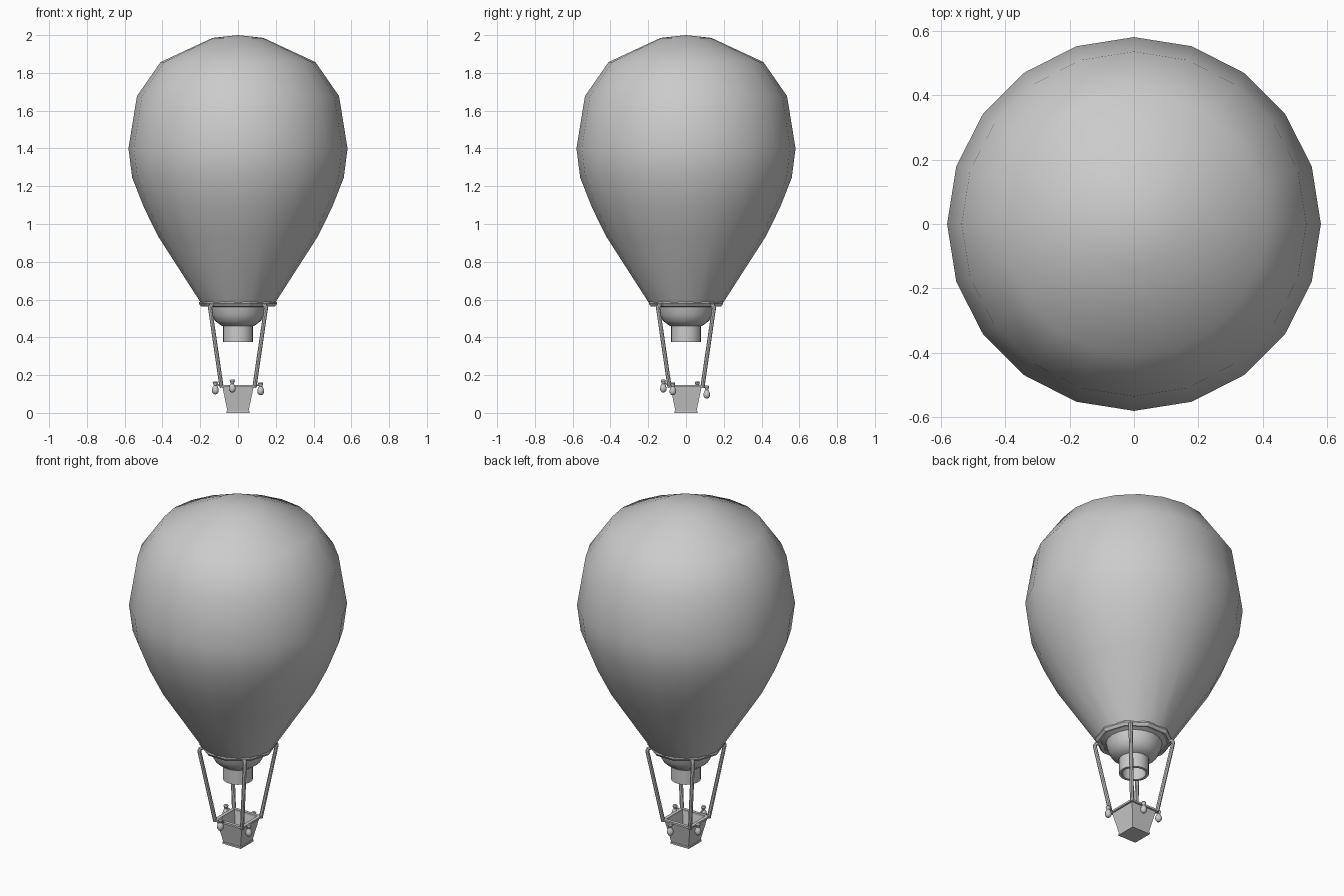
import bpy, bmesh, math

if "Cube" in bpy.data.objects:
    bpy.data.objects.remove(bpy.data.objects["Cube"])

grey = bpy.data.materials.new("plain grey")
grey.diffuse_color = (0.6, 0.6, 0.6, 1)
grey.use_nodes = True
grey.node_tree.nodes["Principled BSDF"].inputs["Base Color"].default_value = grey.diffuse_color


def finish(ob, angle):
    """Set material and shading; angle 0 keeps faces flat."""
    ob.data.materials.clear()
    ob.data.materials.append(grey)
    bpy.ops.object.select_all(action='DESELECT')
    ob.select_set(True)
    bpy.context.view_layer.objects.active = ob
    if angle:
        bpy.ops.object.shade_smooth_by_angle(angle=math.radians(angle))
    return ob


def lathe(name, profile, sides, angle=0, turn=0.0, loop=False, loc=(0, 0, 0)):
    """Spin (radius, z) points about z; loop joins last point to first."""
    bm = bmesh.new()
    rings = []
    for r, z in profile:
        n = 1 if r == 0 else sides
        rings.append([bm.verts.new((r * math.cos(turn + 2 * math.pi * i / sides),
                                    r * math.sin(turn + 2 * math.pi * i / sides), z))
                      for i in range(n)])
    pairs = list(zip(rings, rings[1:])) + ([(rings[-1], rings[0])] if loop else [])
    for a, b in pairs:
        for i in range(sides):
            j = (i + 1) % sides
            quad = [a[i % len(a)], a[j % len(a)], b[j % len(b)], b[i % len(b)]]
            bm.faces.new(list(dict.fromkeys(quad)))
    bmesh.ops.recalc_face_normals(bm, faces=bm.faces)
    me = bpy.data.meshes.new(name)
    bm.to_mesh(me)
    bm.free()
    ob = bpy.data.objects.new(name, me)
    ob.location = loc
    bpy.context.collection.objects.link(ob)
    return finish(ob, angle)


def tube(name, points, radius):
    cu = bpy.data.curves.new(name, 'CURVE')
    cu.dimensions = '3D'
    cu.bevel_depth = radius
    cu.bevel_resolution = 2
    cu.use_fill_caps = True
    sp = cu.splines.new('POLY')
    sp.points.add(len(points) - 1)
    for p, co in zip(sp.points, points):
        p.co = (*co, 1)
    ob = bpy.data.objects.new(name, cu)
    bpy.context.collection.objects.link(ob)
    bpy.ops.object.select_all(action='DESELECT')
    ob.select_set(True)
    bpy.context.view_layer.objects.active = ob
    bpy.ops.object.convert(target='MESH')
    finish(bpy.context.object, 40)


# Envelope
lathe("envelope", [(0, 2.0), (0.135, 1.985), (0.41, 1.857), (0.535, 1.677), (0.58, 1.40),
                   (0.56, 1.245), (0.497, 1.085), (0.42, 0.93), (0.195, 0.58)], 20, 60)

# Mouth ring, skirt and burner tube
lathe("mouth_ring", [(0.205, 0.587), (0.207, 0.578), (0.195, 0.563), (0.178, 0.566),
                     (0.18, 0.587)], 10, 0, loop=True)
lathe("skirt", [(0.195, 0.58), (0.15, 0.56), (0.14, 0.52), (0.122, 0.487),
                (0.085, 0.46), (0, 0.46)], 20, 50)
lathe("burner_tube", [(0.08, 0.465), (0.08, 0.375), (0.064, 0.375), (0.064, 0.458)],
      20, 40, loop=True)

# Basket: square lathes turned to face the axes
R2, Q = math.sqrt(2), math.pi / 4


def square(name, prof, loop=False):
    lathe(name, [(r * R2, z) for r, z in prof], 4, 0, Q, loop)


square("basket", [(0, 0.004), (0.055, 0.004), (0.06, 0.03), (0.083, 0.14),
                  (0.075, 0.14), (0.052, 0.03), (0, 0.03)])
square("basket_base", [(0, 0), (0.06, 0), (0.06, 0.01), (0.053, 0.012), (0, 0.012)])
square("basket_rim", [(0.093, 0.136), (0.093, 0.147), (0.074, 0.147), (0.074, 0.136)], True)

# Four support ropes hooked onto the mouth ring
for sx in (-1, 1):
    for sy in (-1, 1):
        tube("support_rope", [(sx * a, sy * a, z) for a, z in
                              ((0.087, 0.135), (0.148, 0.555), (0.144, 0.567), (0.132, 0.573))],
             0.011)

# Sandbags hanging round the basket
bag = [(0, 0), (0.010, 0.002), (0.017, 0.012), (0.018, 0.024), (0.014, 0.038),
       (0.008, 0.046), (0.014, 0.062), (0.010, 0.068), (0, 0.068)]
for x, y, z in ((-0.03, -0.12, 0.108), (0.12, -0.07, 0.094),
                (0.025, 0.11, 0.076), (-0.12, 0.06, 0.098)):
    lathe("sandbag", bag, 10, 50, loc=(x, y, z))
    # short cord from the bag neck to the rim
    clamp = lambda v: max(-0.085, min(0.085, v))
    tube("sandbag_cord", [(x, y, z + 0.055), (clamp(x), clamp(y), 0.142)], 0.004)
